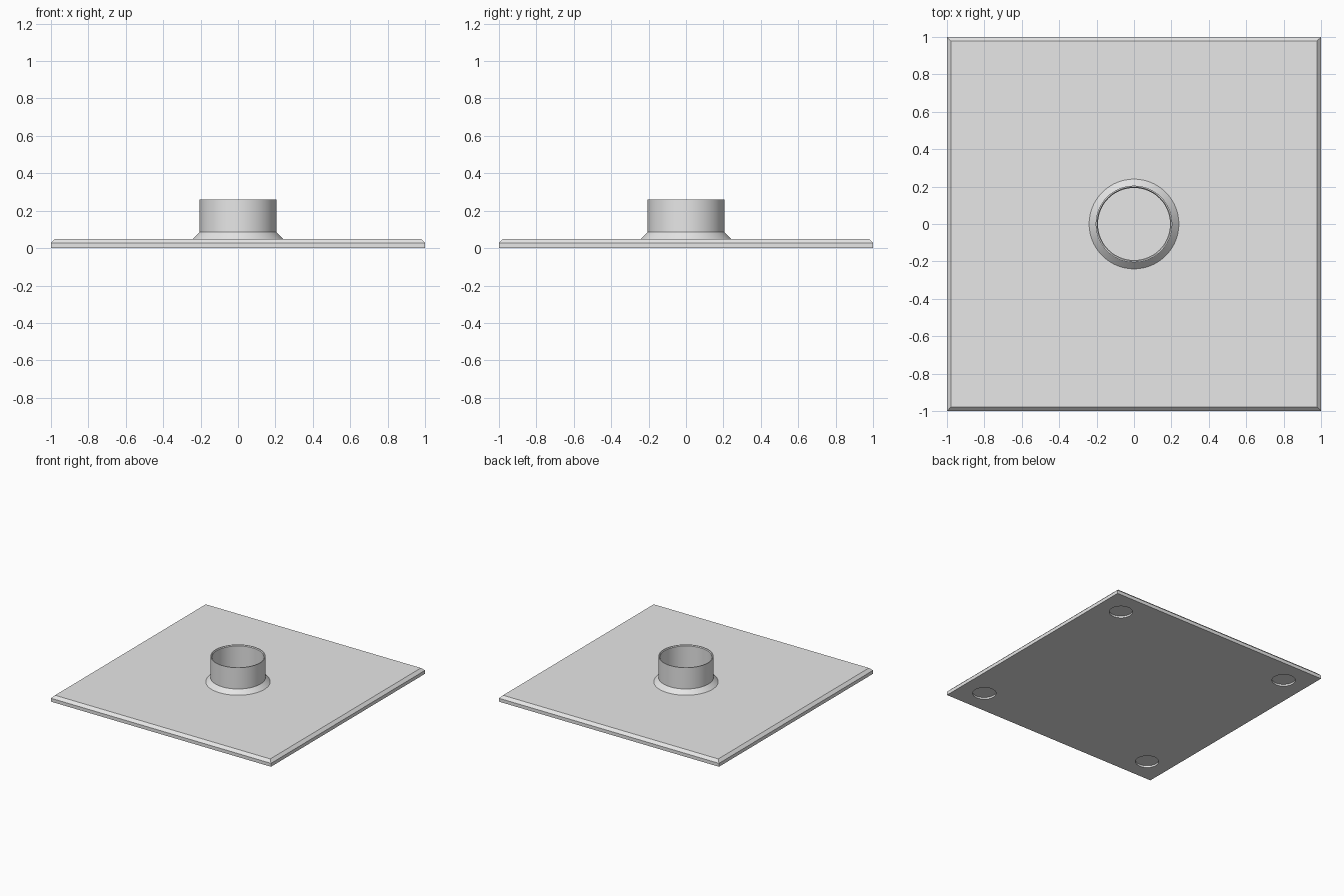
import bpy
import bmesh
from math import cos, sin, pi
from mathutils import Vector

if "Cube" in bpy.data.objects:
    bpy.data.objects.remove(bpy.data.objects["Cube"], do_unlink=True)

grey = bpy.data.materials.new("light_grey")
grey.use_nodes = True
colour = (0.8, 0.8, 0.8, 1)
grey.diffuse_color = colour
grey.node_tree.nodes["Principled BSDF"].inputs["Base Color"].default_value = colour

SEGMENTS = 64
PLATE_TOP = 0.05
FLANGE_RADIUS = 0.24


def circle(bm, radius, z, x=0, y=0, count=SEGMENTS):
    angles = [2 * pi * i / count for i in range(count)]
    return [bm.verts.new((x + radius * cos(a), y + radius * sin(a), z)) for a in angles]


def square(bm, half, z):
    corners = [(-1, -1), (1, -1), (1, 1), (-1, 1)]
    return [bm.verts.new((half * x, half * y, z)) for x, y in corners]


def wall(bm, first, second):
    """Quads between two counterclockwise loops; facing out when second is above."""
    for i in range(len(first)):
        j = (i + 1) % len(first)
        bm.faces.new((first[i], first[j], second[j], second[i]))


def sheet(bm, loops, direction):
    """Flat face bounded by the first loop, with the other loops left open."""
    edges = []
    for loop in loops:
        for a, b in zip(loop, loop[1:] + loop[:1]):
            edges.append(bm.edges.get((a, b)) or bm.edges.new((a, b)))
    normal = Vector((0, 0, direction))
    made = bmesh.ops.triangle_fill(bm, edges=edges, use_beauty=True, normal=normal)
    for face in made["geom"]:
        if isinstance(face, bmesh.types.BMFace):
            face.normal_update()
            if face.normal.dot(normal) < 0:
                face.normal_flip()


def finish(bm, name):
    mesh = bpy.data.meshes.new(name)
    bm.to_mesh(mesh)
    bm.free()
    mesh.materials.append(grey)
    obj = bpy.data.objects.new(name, mesh)
    bpy.context.collection.objects.link(obj)
    return obj


# Square plate with a chamfered top edge
bm = bmesh.new()
bottom = square(bm, 1, 0)
edge = square(bm, 1, 0.028)
top = square(bm, 0.978, PLATE_TOP)
wall(bm, bottom, edge)
wall(bm, edge, top)
sheet(bm, [top, circle(bm, FLANGE_RADIUS, PLATE_TOP)], 1)

# Shallow round pockets under the four corners
pockets = []
for x in (-0.8, 0.8):
    for y in (-0.8, 0.8):
        mouth = circle(bm, 0.088, 0, x, y, 32)
        roof = circle(bm, 0.088, 0.015, x, y, 32)
        wall(bm, roof, mouth)
        bm.faces.new(list(reversed(roof)))
        pockets.append(mouth)
sheet(bm, [bottom] + pockets, -1)
finish(bm, "base_plate")

# Hollow socket with a sloped flange, lathed from its profile
bm = bmesh.new()
profile = [(FLANGE_RADIUS, PLATE_TOP), (0.205, 0.085), (0.205, 0.26),
           (0.198, 0.26), (0.193, 0.253), (0.193, 0)]
rings = [circle(bm, r, z) for r, z in profile]
for lower, upper in zip(rings, rings[1:]):
    wall(bm, lower, upper)
socket = finish(bm, "socket")

# Smooth the round walls, keeping the rim and flange edges crisp
bpy.ops.object.select_all(action="DESELECT")
socket.select_set(True)
bpy.context.view_layer.objects.active = socket
bpy.ops.object.shade_smooth_by_angle(angle=pi / 6)
